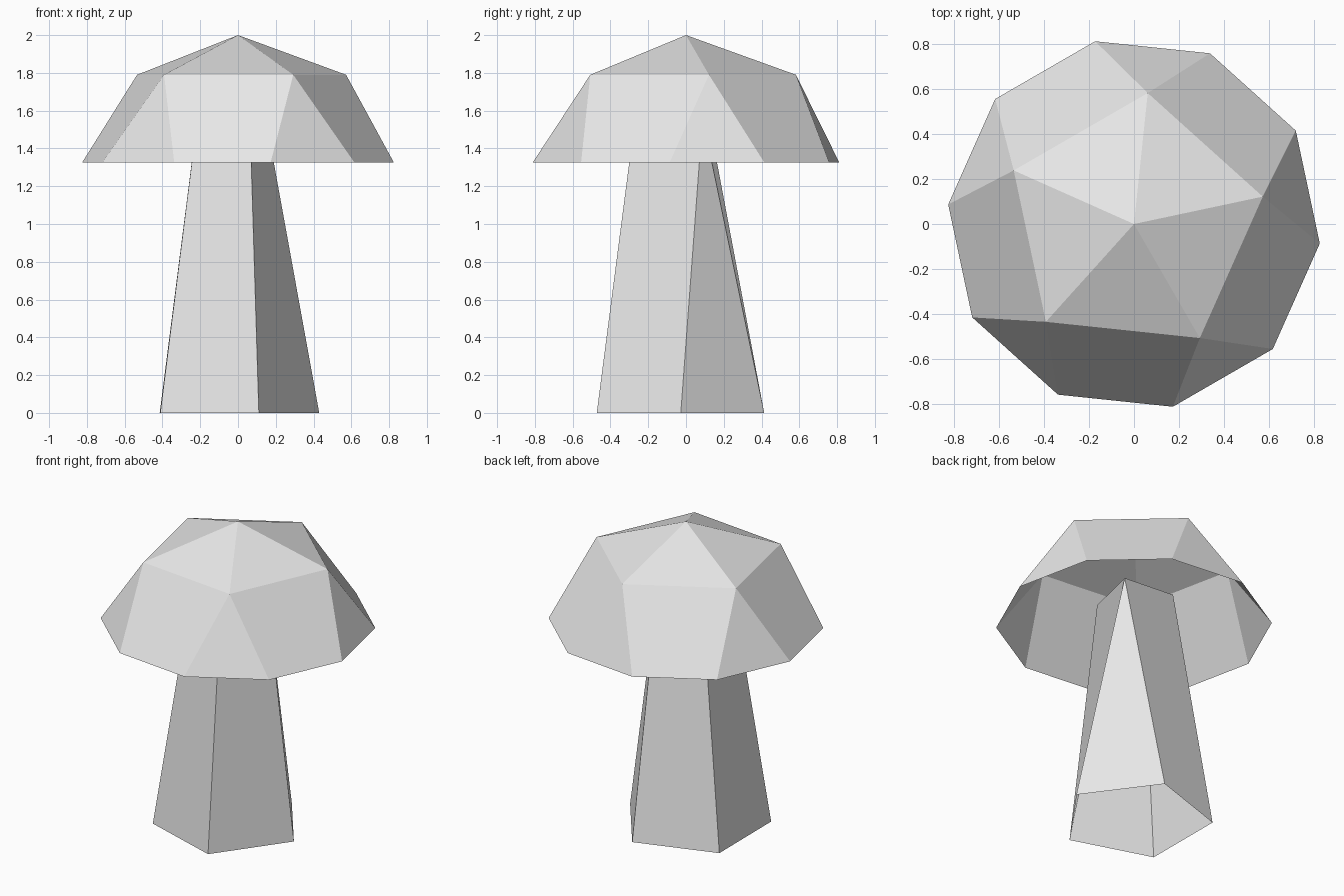
import bpy
import bmesh
from math import cos, sin, radians

cube = bpy.data.objects.get("Cube")
if cube:
    bpy.data.objects.remove(cube, do_unlink=True)

# One plain grey for everything
grey = bpy.data.materials.new("plain_grey")
grey.use_nodes = True
grey.diffuse_color = (0.8, 0.8, 0.8, 1)
grey.node_tree.nodes["Principled BSDF"].inputs["Base Color"].default_value = (0.8, 0.8, 0.8, 1)


def ring(bm, radius, z, start, count, centre=(0, 0)):
    """Regular ring of vertices, counter-clockwise from the start angle."""
    angles = [radians(start + i * 360 / count) for i in range(count)]
    return [bm.verts.new((centre[0] + radius * cos(a), centre[1] + radius * sin(a), z))
            for a in angles]


def finish(bm, name):
    mesh = bpy.data.meshes.new(name)
    bm.to_mesh(mesh)
    bm.free()
    mesh.materials.append(grey)
    obj = bpy.data.objects.new(name, mesh)
    bpy.context.collection.objects.link(obj)
    return obj


# Cap: open faceted dome, with five crown triangles and a ten-sided rim
bm = bmesh.new()
tip = bm.verts.new((0, 0, 2))
crown = ring(bm, 0.585, 1.79, 12, 5)
rim = ring(bm, 0.83, 1.325, -6, 10)
for i in range(5):
    a, b = crown[i], crown[(i + 1) % 5]
    r0, r1, r2 = rim[2 * i], rim[2 * i + 1], rim[(2 * i + 2) % 10]
    bm.faces.new((tip, a, b))
    bm.faces.new((a, r0, r1))
    bm.faces.new((a, r1, r2, b))
finish(bm, "mushroom_cap")

# Stem: open five-sided taper, two of its corners meeting at one top point
bm = bmesh.new()
base = ring(bm, 0.466, 0, 0.3, 5, (-0.036, -0.03))
top = [bm.verts.new((x, y, 1.56)) for x, y in
       ((0.147, 0.088), (-0.206, 0.12), (-0.215, -0.177), (0.063, -0.27))]
upper = [top[0]] + top
for i in range(5):
    j = (i + 1) % 5
    corners = [base[i], base[j], upper[j]]
    if upper[i] is not upper[j]:
        corners.append(upper[i])
    bm.faces.new(corners)
finish(bm, "mushroom_stem")
